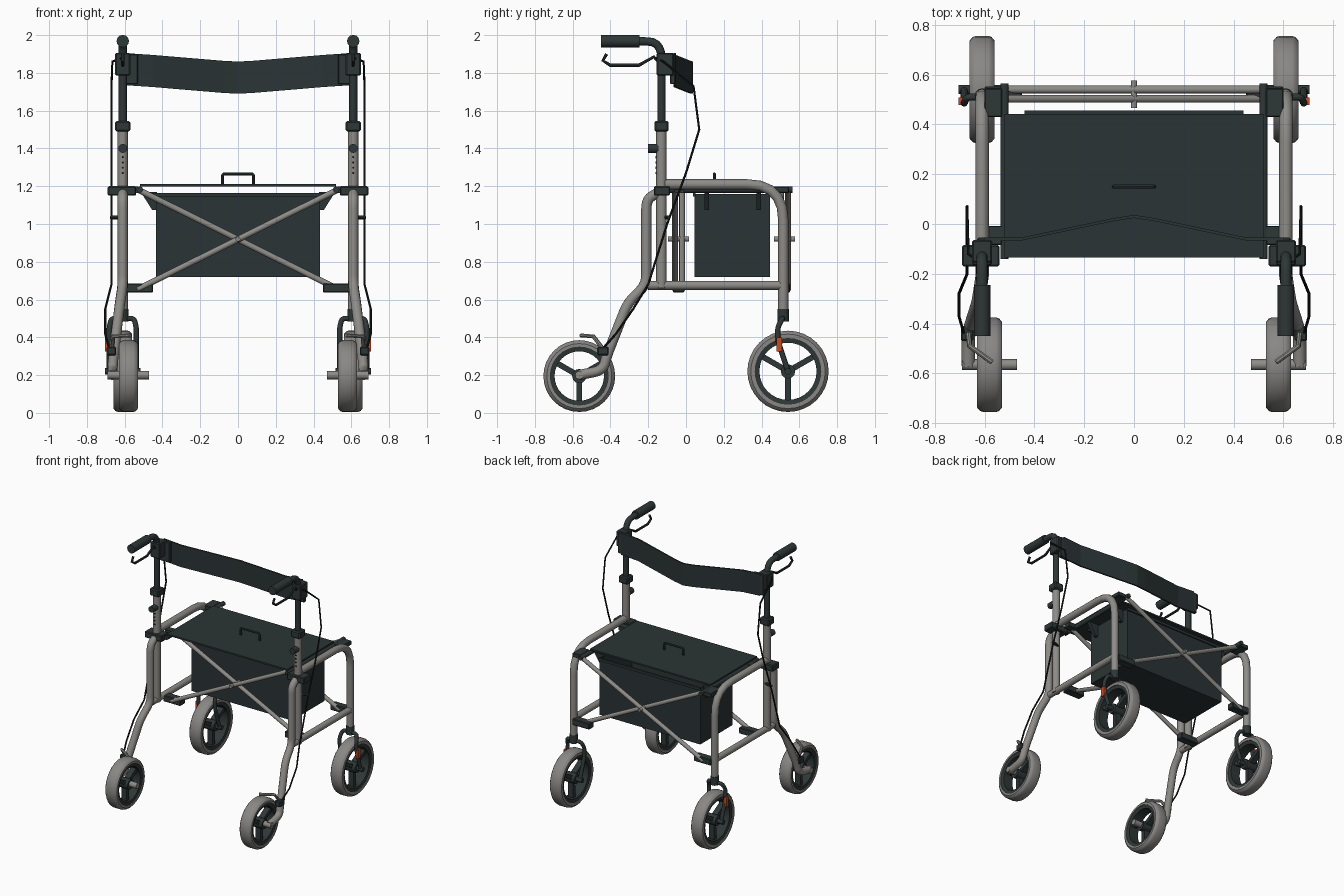
import bpy, bmesh, math
from mathutils import Vector, Matrix

if "Cube" in bpy.data.objects:
    bpy.data.objects.remove(bpy.data.objects["Cube"])


def material(name, rgb):
    m = bpy.data.materials.new(name)
    m.diffuse_color = (*rgb, 1)
    m.use_nodes = True
    m.node_tree.nodes["Principled BSDF"].inputs["Base Color"].default_value = m.diffuse_color
    return m


METAL = material("warm grey metal", (0.27, 0.263, 0.245))
TYRE = material("grey rubber", (0.25, 0.245, 0.235))
DARK = material("dark slate plastic", (0.028, 0.038, 0.038))
FABRIC = material("dark slate fabric", (0.024, 0.034, 0.035))
BLACK = material("black cable", (0.01, 0.012, 0.012))
RED = material("orange red reflector", (0.6, 0.07, 0.015))


def finish(name, mesh, mat, mirror=True, smooth=True):
    mesh.materials.clear()
    mesh.materials.append(mat)
    ob = bpy.data.objects.new(name, mesh)
    bpy.context.collection.objects.link(ob)
    if smooth:
        bpy.ops.object.select_all(action='DESELECT')
        ob.select_set(True)
        bpy.context.view_layer.objects.active = ob
        bpy.ops.object.shade_smooth_by_angle(angle=math.radians(35))
    if mirror:
        ob.modifiers.new("mirror", 'MIRROR').use_mirror_merge = False
    return ob


def from_bmesh(name, bm, mat, mirror=True, smooth=True):
    bmesh.ops.recalc_face_normals(bm, faces=bm.faces)
    me = bpy.data.meshes.new(name)
    bm.to_mesh(me)
    bm.free()
    return finish(name, me, mat, mirror, smooth)


def tube(name, pts, r, mat, mirror=True, bend=0.0):
    """Round bar along a path, with corners rounded by the bend length."""
    pts = [Vector(p) for p in pts]
    path = [pts[0]]
    for a, p, b in zip(pts, pts[1:], pts[2:]):
        if not bend:
            path.append(p)
            continue
        s = p + (a - p).normalized() * min(bend, (a - p).length * 0.48)
        e = p + (b - p).normalized() * min(bend, (b - p).length * 0.48)
        for i in range(6):
            t = i / 5
            path.append(s * (1 - t) ** 2 + p * 2 * t * (1 - t) + e * t * t)
    path.append(pts[-1])
    cu = bpy.data.curves.new(name + "_path", 'CURVE')
    cu.dimensions = '3D'
    cu.bevel_depth = r
    cu.bevel_resolution = 4 if r > 0.012 else 2
    cu.use_fill_caps = True
    sp = cu.splines.new('POLY')
    sp.points.add(len(path) - 1)
    for q, p in zip(sp.points, path):
        q.co = (*p, 1)
    tmp = bpy.data.objects.new(name + "_tmp", cu)
    bpy.context.collection.objects.link(tmp)
    bpy.context.view_layer.update()
    me = bpy.data.meshes.new_from_object(tmp.evaluated_get(bpy.context.evaluated_depsgraph_get()))
    me.name = name
    bpy.data.objects.remove(tmp)
    return finish(name, me, mat, mirror)


def box(name, x, y, z, mat, mirror=True, bevel=0.0):
    """Box from (low, high) ranges on each axis."""
    bm = bmesh.new()
    bmesh.ops.create_cube(bm, size=1)
    for v in bm.verts:
        v.co = [(lo + hi) / 2 + c * (hi - lo) for c, (lo, hi) in zip(v.co, (x, y, z))]
    if bevel:
        bmesh.ops.bevel(bm, geom=bm.edges[:], offset=bevel, segments=1, affect='EDGES')
    return from_bmesh(name, bm, mat, mirror, False)


def lathe_x(name, profile, centre, mat, segs=32):
    """Ring spun about an x axis; profile holds (x offset, radius)."""
    bm = bmesh.new()
    rings = []
    for i in range(segs):
        a = math.tau * i / segs
        rings.append([bm.verts.new(Vector(centre) + Vector((x, r * math.cos(a), r * math.sin(a))))
                      for x, r in profile])
    n = len(profile)
    for i in range(segs):
        p, q = rings[i], rings[(i + 1) % segs]
        for j in range(n):
            bm.faces.new((p[j], p[(j + 1) % n], q[(j + 1) % n], q[j]))
    return from_bmesh(name, bm, mat)


def wheel(name, c, r):
    w, b = 0.05, 0.012
    ri = r * 0.82
    lathe_x(name + "_tyre", [(-w, ri), (-w, r - b * 1.5), (-w + b, r - b / 3), (-w + 2 * b, r), (w - 2 * b, r),
                             (w - b, r - b / 3), (w, r - b * 1.5), (w, ri)], c, TYRE)
    lathe_x(name + "_rim", [(-0.04, ri - 0.025), (-0.045, ri + 0.003), (0.045, ri + 0.003), (0.04, ri - 0.025)], c, DARK)
    tube(name + "_hub", [(c[0] - 0.047, *c[1:]), (c[0] + 0.047, *c[1:])], 0.038, DARK)
    bm = bmesh.new()
    for k in range(3):
        m = (Matrix.Translation(c) @ Matrix.Rotation(math.radians(120 * k), 4, 'X')
             @ Matrix.Translation((0, 0, -ri * 0.5)) @ Matrix.Diagonal((0.045, 0.03, ri * 0.85, 1)))
        bmesh.ops.create_cube(bm, size=1, matrix=m)
    from_bmesh(name + "_spokes", bm, DARK, True, False)


X = 0.61  # side frame plane

# Wheels
wheel("front_wheel", (0.58, -0.565, 0.195), 0.19)
wheel("caster_wheel", (X, 0.54, 0.22), 0.215)

# Side frames
tube("side_frame_tube", [(X, -0.11, 1.21), (X, 0.515, 1.21), (X, 0.515, 0.54)], 0.027, METAL, bend=0.19)
tube("lower_rail", [(X, -0.2, 0.675), (X, 0.51, 0.675)], 0.024, METAL)
tube("upright_tube", [(X, -0.13, 0.66), (X, -0.13, 1.5)], 0.028, METAL)
tube("front_leg", [(X, -0.15, 1.165), (X, -0.21, 1.13), (X, -0.21, 0.68), (0.625, -0.31, 0.58),
                   (0.66, -0.42, 0.3), (0.665, -0.44, 0.225), (0.665, -0.57, 0.2)], 0.027, METAL, bend=0.05)
tube("front_axle", [(0.47, -0.565, 0.2), (0.69, -0.565, 0.2)], 0.022, METAL)
box("frame_clamp", (0.54, 0.69), (-0.17, -0.085), (1.15, 1.2), DARK, bevel=0.006)
box("seat_latch", (0.53, 0.6), (0.43, 0.545), (1.165, 1.198), DARK, bevel=0.004)
box("seat_rest", (0.53, 0.59), (-0.06, -0.01), (1.165, 1.198), DARK)

# Handle posts, grips and adjusters
tube("handle_post", [(X, -0.13, 1.48), (X, -0.13, 1.965), (X, -0.28, 1.968)], 0.022, DARK, bend=0.09)
tube("grip", [(X, -0.45, 1.968), (X, -0.245, 1.968)], 0.033, DARK)
box("post_collar", (X - 0.04, X + 0.04), (-0.168, -0.092), (1.49, 1.545), DARK, bevel=0.008)
tube("height_knob", [(X, -0.13, 1.4), (X, -0.2, 1.4)], 0.024, DARK)
for i in range(4):
    z = 1.27 + 0.028 * i
    tube("adjuster_hole", [(X, -0.15, z), (X, -0.161, z)], 0.006, BLACK)

# Backrest brackets and strap
box("backrest_bracket", (0.57, 0.65), (-0.155, -0.065), (1.785, 1.905), DARK, bevel=0.006)
box("backrest_tab", (0.53, 0.63), (-0.085, -0.055), (1.74, 1.9), DARK, bevel=0.005)
bm = bmesh.new()
rows = []
for x, y, z in [(-0.6, -0.06, 1.735), (-0.45, -0.06, 1.725), (-0.08, 0.018, 1.694), (0, 0.03, 1.69),
                (0.08, 0.018, 1.694), (0.45, -0.06, 1.725), (0.6, -0.06, 1.735)]:
    rows.append([bm.verts.new((x, y + dy, z + dz))
                 for dy, dz in ((-0.006, 0), (0.006, 0), (0.006, 0.17), (-0.006, 0.17))])
for p, q in zip(rows, rows[1:]):
    for j in range(4):
        bm.faces.new((p[j], p[(j + 1) % 4], q[(j + 1) % 4], q[j]))
bm.faces.new(rows[0])
bm.faces.new(rows[-1])
from_bmesh("backrest_strap", bm, FABRIC, False, False)

# Brake levers, cables and brakes
tube("brake_lever", [(X, -0.13, 1.84), (X, -0.17, 1.885), (X, -0.25, 1.84), (X, -0.4, 1.84),
                     (X, -0.44, 1.865), (X, -0.42, 1.9)], 0.009, DARK)
tube("brake_cable", [(X, -0.16, 1.88), (0.665, -0.12, 1.86), (0.67, 0.04, 1.73), (0.67, 0.07, 1.5),
                     (0.67, 0.0, 1.27), (0.67, -0.1, 1.0), (0.67, -0.2, 0.68), (0.703, -0.28, 0.55),
                     (0.703, -0.37, 0.42), (0.68, -0.45, 0.33)], 0.006, BLACK)
tube("cable_clip", [(X, -0.11, 1.035), (0.675, -0.09, 1.035)], 0.01, DARK)
box("brake_block", (0.645, 0.695), (-0.47, -0.41), (0.305, 0.35), DARK, bevel=0.006)
tube("brake_bar", [(0.665, -0.44, 0.34), (0.66, -0.49, 0.405), (0.57, -0.555, 0.41)], 0.011, METAL)

# Caster forks and reflectors
tube("caster_stem", [(X, 0.515, 0.485), (X, 0.515, 0.55)], 0.03, DARK)
tube("caster_fork", [(X - 0.072, 0.54, 0.22), (X - 0.072, 0.487, 0.38), (X - 0.072, 0.485, 0.45),
                     (X - 0.06, 0.51, 0.5), (X + 0.06, 0.51, 0.5), (X + 0.072, 0.485, 0.45),
                     (X + 0.072, 0.487, 0.38), (X + 0.072, 0.54, 0.22)], 0.014, DARK, bend=0.02)
tube("caster_axle", [(X - 0.095, 0.54, 0.22), (X + 0.095, 0.54, 0.22)], 0.018, DARK)
box("reflector", (0.684, 0.704), (0.478, 0.508), (0.325, 0.4), RED)

# Folding cross braces, front and back
for label, y0, y1 in (("front", -0.058, -0.02), ("back", 0.54, 0.503)):
    for y, s in ((y0, 1), (y1, -1)):
        tube(label + "_cross_brace", [(-0.53 * s, y, 0.655), (0.525 * s, y, 1.18)], 0.016, METAL, False)
    mid = (y0 + y1) / 2
    tube(label + "_brace_pivot", [(0, mid - 0.055, 0.92), (0, mid + 0.055, 0.92)], 0.013, METAL, False)
    box(label + "_brace_foot", (0.45, 0.6), (mid - 0.03, mid + 0.03), (0.637, 0.685), DARK, bevel=0.005)

# Seat
tube("seat_rail", [(0.52, -0.14, 1.182), (0.52, 0.565, 1.182)], 0.017, DARK)
box("seat", (-0.52, 0.52), (-0.135, 0.442), (1.199, 1.211), FABRIC, False)
tube("seat_handle", [(-0.082, 0.15, 1.2), (-0.082, 0.15, 1.265), (0.082, 0.15, 1.265), (0.082, 0.15, 1.2)],
     0.008, DARK, False, bend=0.012)

# Open-topped bag with hanging straps
bm = bmesh.new()
bmesh.ops.create_cube(bm, size=1, matrix=Matrix.Translation((0, 0.245, 0.94)) @ Matrix.Diagonal((0.87, 0.4, 0.44, 1)))
top = [f for f in bm.faces if f.normal.z > 0.9]
bmesh.ops.inset_region(bm, faces=top, thickness=0.008)
bmesh.ops.translate(bm, verts=top[0].verts[:], vec=(0, 0, -0.425))
from_bmesh("bag", bm, FABRIC, False, False)
box("bag_back_rim", (-0.44, 0.44), (0.44, 0.455), (1.145, 1.165), FABRIC, False)
box("bag_front_rim", (-0.46, 0.46), (0.036, 0.05), (1.145, 1.165), FABRIC, False)
for y in (0.11, 0.385):
    bm = bmesh.new()
    ends = [[bm.verts.new((x, y + d, z)) for x, z in ((0.43, 1.17), (0.515, 1.17), (0.455, 1.075), (0.43, 1.075))]
            for d in (-0.013, 0.013)]
    for e in ends:
        bm.faces.new(e)
    for j in range(4):
        k = (j + 1) % 4
        bm.faces.new((ends[0][j], ends[0][k], ends[1][k], ends[1][j]))
    from_bmesh("bag_strap", bm, FABRIC, True, False)
